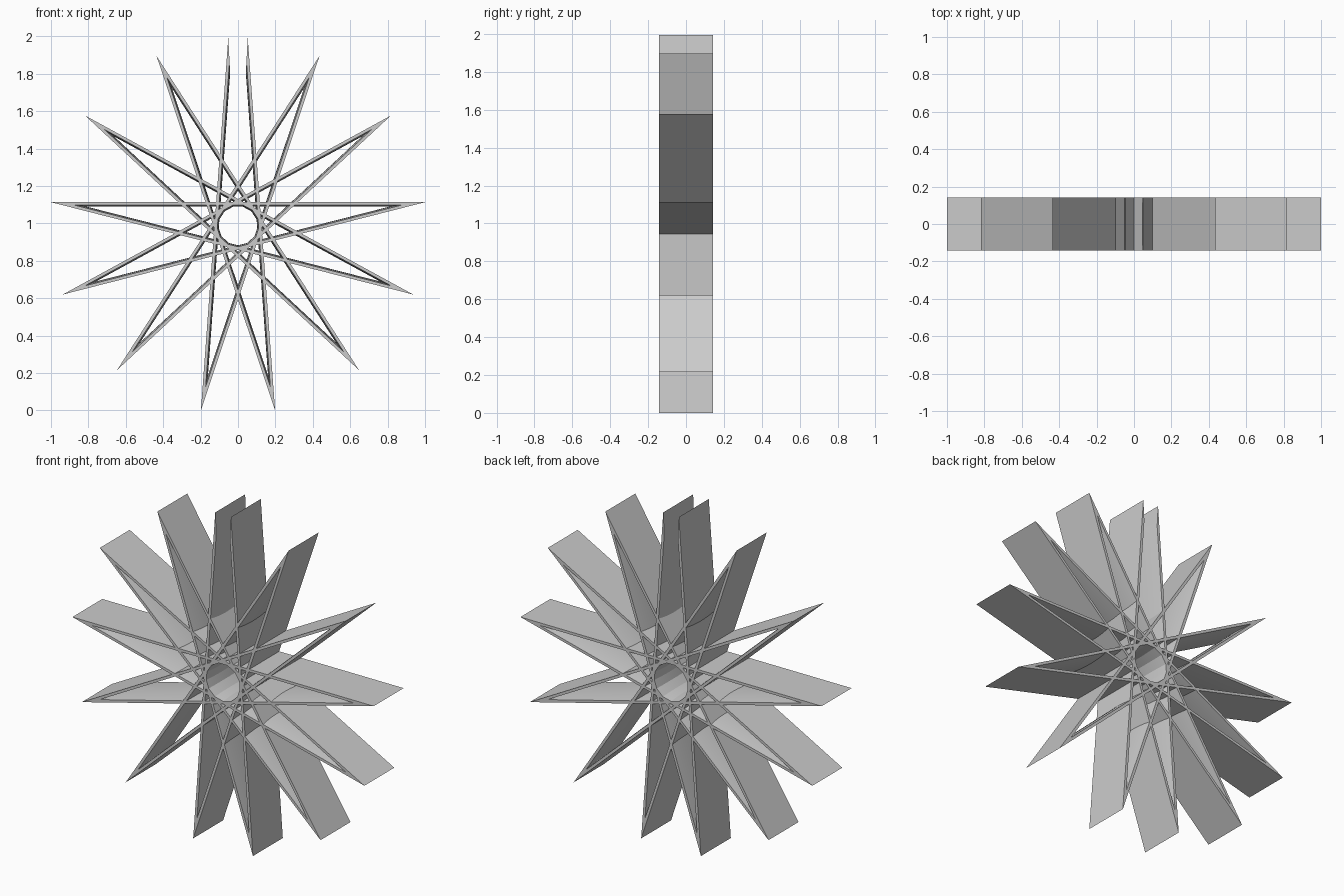
import bpy, bmesh
from math import sin, cos, radians

if "Cube" in bpy.data.objects:
    bpy.data.objects.remove(bpy.data.objects["Cube"])

STEP = radians(165.7)            # angle between consecutive star points
R = 1 / sin(STEP / 2)            # outer radius, widest points at x = +-1
APOTHEM = R * cos(STEP / 2)      # distance of each band from the centre
CZ = -R * cos(5.5 * STEP)        # hub height, lowest points on z = 0
HALF = 0.1417                    # half depth of the band
RIM, CROWN = 0.016, 0.024        # band thickness at rim and at mid depth
SEG = 16

# band cross-section: flat outside, gently convex inside (y, depth)
section = [(-HALF, 0.0)]
for i in range(SEG + 1):
    u = -1 + 2 * i / SEG
    section.append((u * HALF, RIM + (CROWN - RIM) * (1 - u * u)))
section.append((HALF, 0.0))

# mitred sweep along the open star path
bm = bmesh.new()
rings = []
for k in range(14):
    a = (k - 6.5) * STEP
    ring = []
    for y, d in section:
        r = R * (1 - d / APOTHEM)
        ring.append(bm.verts.new((r * sin(a), y, CZ + r * cos(a))))
    rings.append(ring)
n = len(section)
for a, b in zip(rings, rings[1:]):
    for i in range(n):
        j = (i + 1) % n
        bm.faces.new((a[i], a[j], b[j], b[i]))
bm.faces.new(rings[0])
bm.faces.new(rings[-1][::-1])
bmesh.ops.recalc_face_normals(bm, faces=bm.faces[:])
if bm.calc_volume(signed=True) < 0:
    bmesh.ops.reverse_faces(bm, faces=bm.faces[:])

mesh = bpy.data.meshes.new("star_band")
bm.to_mesh(mesh)
bm.free()
band = bpy.data.objects.new("star_band", mesh)
bpy.context.collection.objects.link(band)

# smooth inner crown, sharp rims and folds
bpy.context.view_layer.objects.active = band
band.select_set(True)
bpy.ops.object.shade_smooth_by_angle(angle=radians(30))
